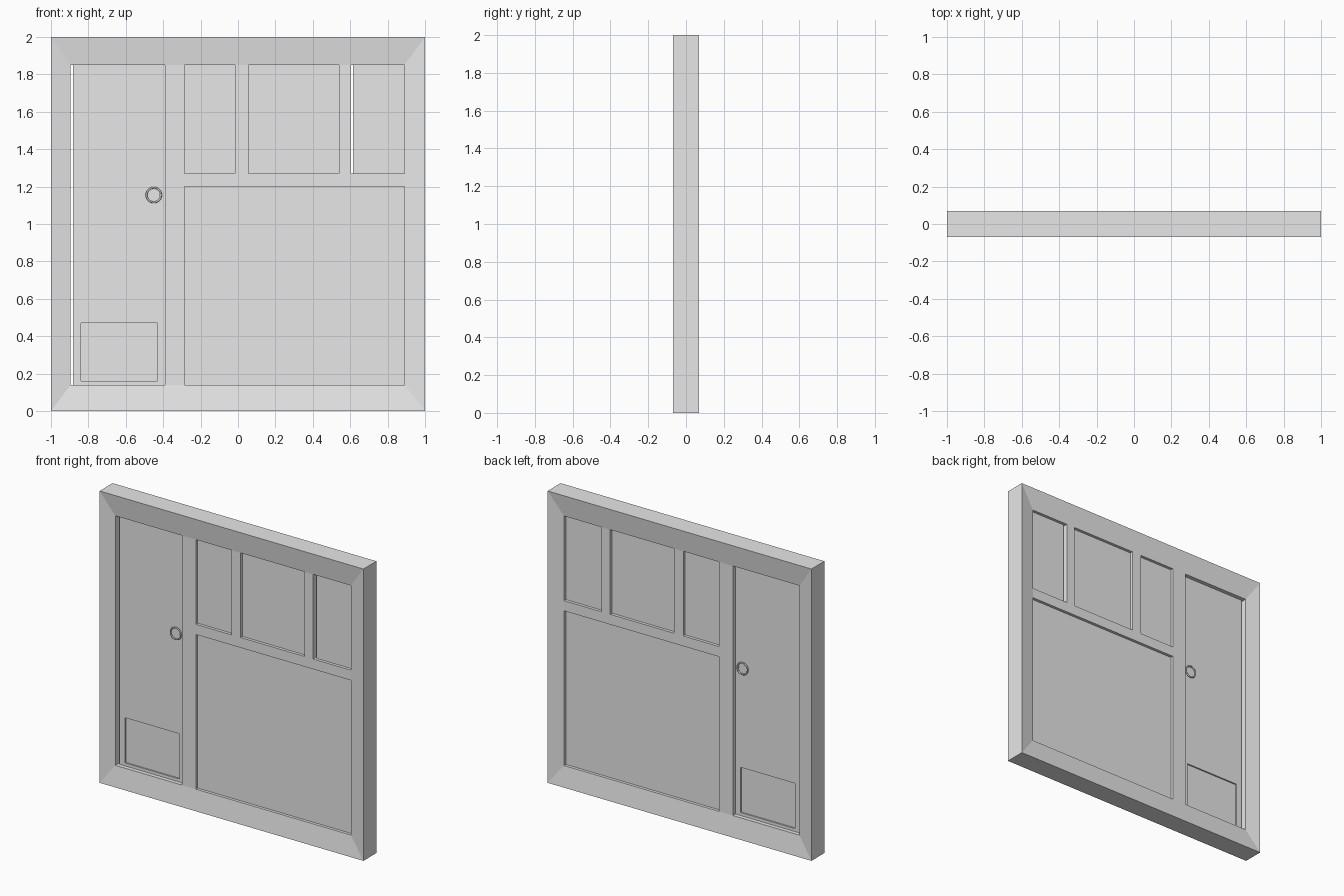
import bpy, bmesh, math
from mathutils import Matrix, Vector

cube = bpy.data.objects.get("Cube")
if cube:
    bpy.data.objects.remove(cube, do_unlink=True)

grey = bpy.data.materials.new("plain grey")
grey.use_nodes = True
grey.diffuse_color = (0.8, 0.8, 0.8, 1)
grey.node_tree.nodes["Principled BSDF"].inputs["Base Color"].default_value = (0.8, 0.8, 0.8, 1)


def finish(name, bm):
    bmesh.ops.recalc_face_normals(bm, faces=bm.faces)
    mesh = bpy.data.meshes.new(name)
    bm.to_mesh(mesh)
    bm.free()
    mesh.materials.append(grey)
    obj = bpy.data.objects.new(name, mesh)
    bpy.context.collection.objects.link(obj)
    return obj


def box(name, x0, x1, z0, z1, depth):
    """Upright slab centred on y = 0."""
    bm = bmesh.new()
    size = Matrix.Diagonal((x1 - x0, depth * 2, z1 - z0, 1))
    place = Matrix.Translation(((x0 + x1) / 2, 0, (z0 + z1) / 2))
    bmesh.ops.create_cube(bm, size=1, matrix=place @ size)
    return finish(name, bm)


def ring_frame(name, outer, inner, outer_depth, inner_depth):
    """Rectangular frame; each rectangle is (x0, x1, z0, z1)."""
    bm = bmesh.new()
    loops = []
    for (x0, x1, z0, z1), y in ((outer, -outer_depth), (inner, -inner_depth),
                                (inner, inner_depth), (outer, outer_depth)):
        loops.append([bm.verts.new((x, y, z)) for x, z in
                      ((x0, z0), (x1, z0), (x1, z1), (x0, z1))])
    for i in range(4):
        a, b = loops[i], loops[(i + 1) % 4]
        for j in range(4):
            k = (j + 1) % 4
            bm.faces.new((a[j], a[k], b[k], b[j]))
    return finish(name, bm)


def ring_pull(name, centre, radius, thickness, segments=32, sides=8):
    """Round ring facing the front."""
    bm = bmesh.new()
    start = Vector((radius, 0, 0))
    verts = [bm.verts.new(start + Vector((math.cos(a), math.sin(a), 0)) * thickness)
             for a in (i * math.tau / sides for i in range(sides))]
    edges = [bm.edges.new((verts[i], verts[(i + 1) % sides])) for i in range(sides)]
    bmesh.ops.spin(bm, geom=verts + edges, cent=(0, 0, 0), axis=(0, 1, 0),
                   angle=math.tau, steps=segments, use_merge=True)
    bmesh.ops.remove_doubles(bm, verts=bm.verts, dist=0.0001)
    bmesh.ops.translate(bm, verts=bm.verts, vec=centre)
    for face in bm.faces:
        face.smooth = True
    return finish(name, bm)


# Layout
LEFT, RIGHT, LOW, HIGH = -0.895, 0.89, 0.14, 1.85
BAR, PANEL, DOOR = 0.05, 0.03, 0.022
post = (-0.39, -0.285)
rail = (1.20, 1.27)

# Outer frame with faces sloping in to the opening
ring_frame("outer_frame", (-1, 1, 0, 2), (LEFT, RIGHT, LOW, HIGH), 0.07, BAR)

# Post, rail and window bars
box("door_post", *post, LOW, HIGH, BAR)
box("window_rail", post[1], RIGHT, *rail, BAR)
box("window_bar_right", -0.015, 0.055, rail[1], HIGH, BAR)
box("window_bar_left", 0.54, 0.605, rail[1], HIGH, BAR)

# Panels
box("lower_panel", post[1], RIGHT, LOW, rail[0], PANEL)
box("window_right", post[1], -0.015, rail[1], HIGH, PANEL)
box("window_middle", 0.055, 0.54, rail[1], HIGH, PANEL)
box("window_left", 0.616, RIGHT, rail[1], HIGH, PANEL)

# Door, with a gap on its hinge side and an opening for the flap
flap = (-0.84, -0.43, 0.16, 0.47)
ring_frame("door", (-0.882, post[0], LOW, HIGH), flap, DOOR, DOOR)
box("door_flap", *flap, DOOR - 0.01)

# Ring pulls on both sides of the door
for side, y in (("front", -1), ("back", 1)):
    ring_pull("ring_pull_" + side, (-0.45, y * 0.031, 1.155), 0.039, 0.005)
    bm = bmesh.new()
    bmesh.ops.create_cube(bm, size=0.012,
                          matrix=Matrix.Translation((-0.413, y * 0.027, 1.155)))
    finish("ring_mount_" + side, bm)
